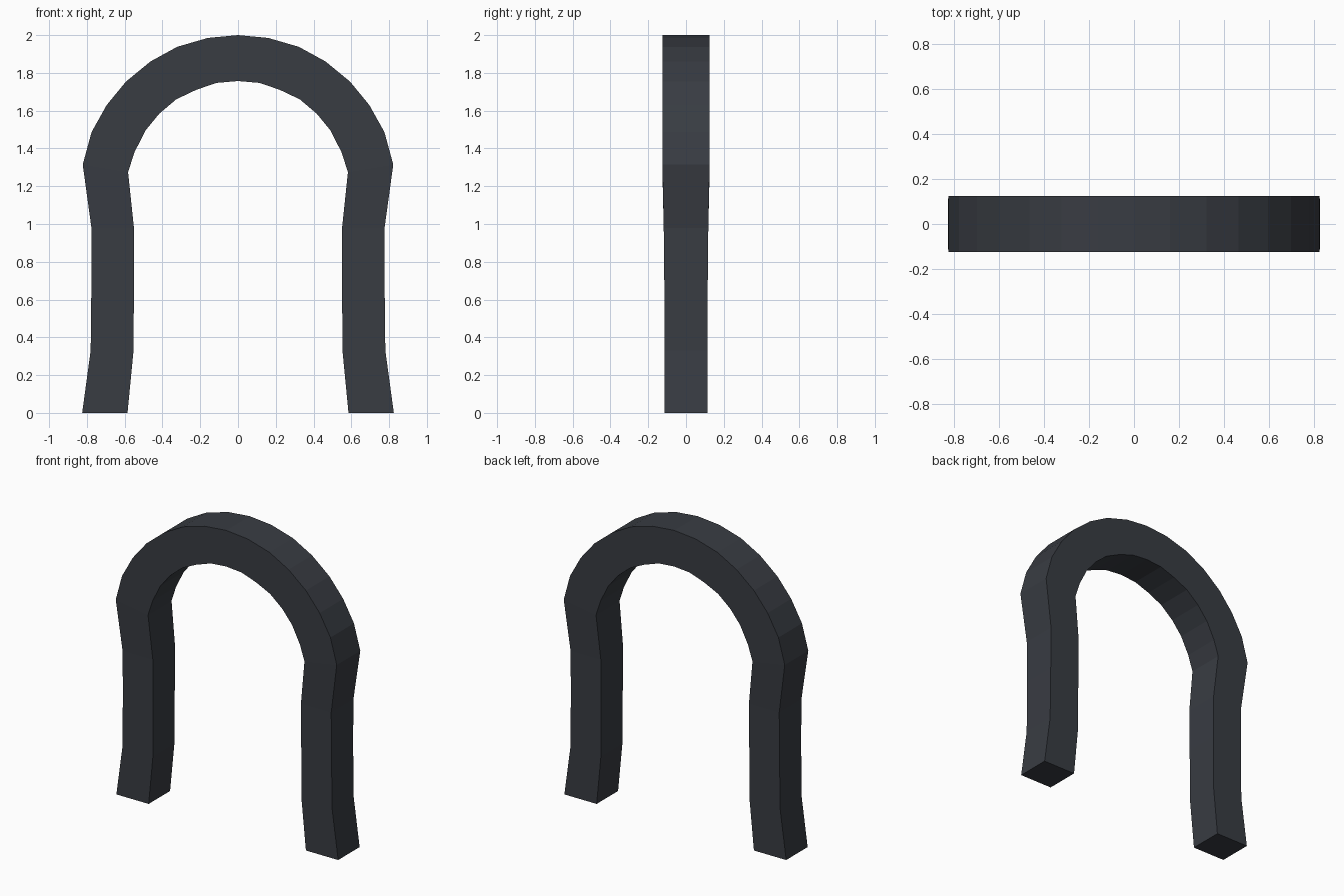
import bpy, bmesh

# Right half stations: outer x, outer z, inner x, inner z, half depth
HALF = [
    (0.825, 0.00, 0.585, 0.00, 0.114),
    (0.780, 0.33, 0.553, 0.33, 0.114),
    (0.776, 0.69, 0.551, 0.69, 0.115),
    (0.776, 0.98, 0.551, 0.98, 0.118),
    (0.822, 1.315, 0.582, 1.275, 0.125),
    (0.775, 1.487, 0.548, 1.38, 0.125),
    (0.695, 1.63, 0.490, 1.495, 0.125),
    (0.593, 1.754, 0.417, 1.584, 0.125),
    (0.464, 1.86, 0.327, 1.66, 0.125),
    (0.322, 1.938, 0.222, 1.71, 0.125),
    (0.160, 1.985, 0.115, 1.747, 0.125),
    (0.000, 2.00, 0.000, 1.757, 0.125),
]
# Mirror to the left leg
stations = HALF + [(-a, b, -c, d, h) for a, b, c, d, h in reversed(HALF[:-1])]

# Sweep a rectangular section along the arch
bm = bmesh.new()
rings = []
for ox, oz, ix, iz, h in stations:
    rings.append([bm.verts.new(p) for p in
                  ((ox, -h, oz), (ox, h, oz), (ix, h, iz), (ix, -h, iz))])
for r, s in zip(rings, rings[1:]):
    for i in range(4):
        j = (i + 1) % 4
        bm.faces.new((r[i], r[j], s[j], s[i]))

# Feet caps
bm.faces.new(rings[0])
bm.faces.new(rings[-1])
bmesh.ops.recalc_face_normals(bm, faces=bm.faces)

mesh = bpy.data.meshes.new("arch")
bm.to_mesh(mesh)
bm.free()
arch = bpy.data.objects.new("arch", mesh)
bpy.context.collection.objects.link(arch)

# Dark slate colour
mat = bpy.data.materials.new("dark_slate")
mat.diffuse_color = (0.04, 0.045, 0.055, 1)
mesh.materials.append(mat)
